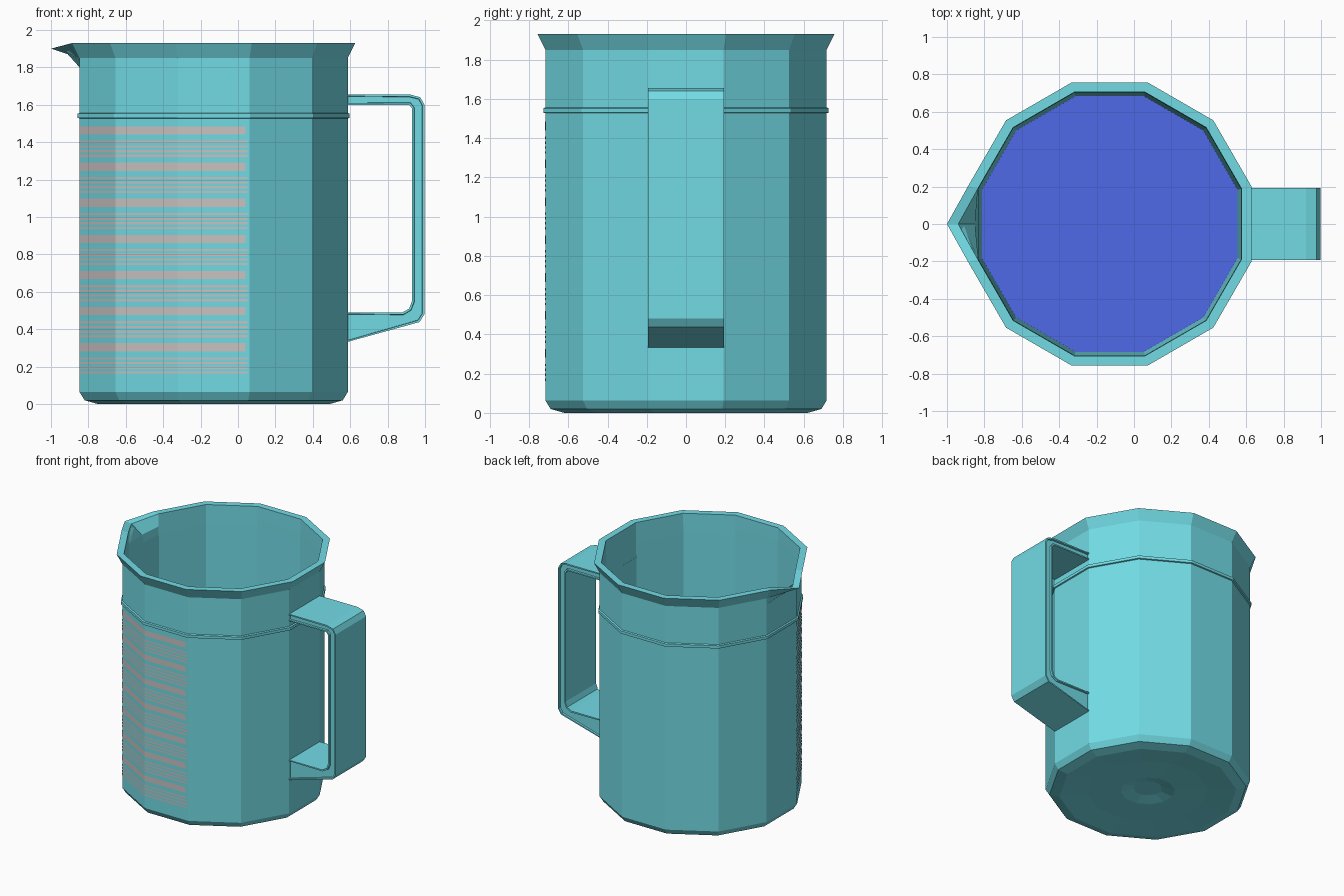
import bpy, bmesh
from math import cos, sin, radians

old = bpy.data.objects.get("Cube")
if old:
    bpy.data.objects.remove(old, do_unlink=True)

CX = -0.13      # jug axis
SIDES = 12
WALL = 0.717    # distance from the axis to a wall facet


def material(name, rgb):
    m = bpy.data.materials.new(name)
    m.use_nodes = True
    col = (*rgb, 1)
    m.diffuse_color = col
    m.node_tree.nodes["Principled BSDF"].inputs["Base Color"].default_value = col
    return m


teal = material("teal plastic", (0.168, 0.708, 0.783))
blue = material("blue floor", (0.08, 0.145, 0.807))
pink = material("pinkish grey print", (0.59, 0.545, 0.535))


def finish(bm, name, mat, fix_normals=True):
    if fix_normals:
        bmesh.ops.recalc_face_normals(bm, faces=bm.faces)
    me = bpy.data.meshes.new(name)
    bm.to_mesh(me)
    bm.free()
    me.materials.append(mat)
    ob = bpy.data.objects.new(name, me)
    bpy.context.collection.objects.link(ob)
    return ob


def corner(k, a):
    """Corner k of the polygon whose facets lie at distance a from the axis."""
    t = radians((k + 0.5) * 360 / SIDES)
    r = a / cos(radians(180 / SIDES))
    return CX + r * cos(t), r * sin(t)


def ring(bm, a, z, tip=None):
    """Polygon loop with one extra point in the middle of the spout facet."""
    verts = []
    for k in range(SIDES):
        verts.append(bm.verts.new((*corner(k, a), z)))
        if k == SIDES // 2 - 1:
            x, tz = tip or (CX - a, z)
            verts.append(bm.verts.new((x, 0, tz)))
    return verts


def bridge(bm, lower, upper):
    n = len(lower)
    for i in range(n):
        j = (i + 1) % n
        bm.faces.new((lower[i], lower[j], upper[j], upper[i]))


# Jug body: outside from the base up, over the flared lip, down the inside
profile = [
    (0.10, 0.04), (0.19, 0.018), (0.42, 0.016), (0.62, 0), (0.69, 0.02),
    (WALL, 0.064), (WALL, 1.80),
    (WALL, 1.85, (-0.91, 1.87)),      # spout underside
    (0.757, 1.93, (-1.0, 1.90)),      # spout tip
    (0.705, 1.93, (-0.94, 1.895)),    # spout inner edge
    (0.703, 1.83, (-0.85, 1.83)),     # spout channel
    (0.702, 1.77), (0.683, 0.065),
]
bm = bmesh.new()
loops = [ring(bm, *p) for p in profile]
for a, b in zip(loops, loops[1:]):
    bridge(bm, a, b)
bm.faces.new(loops[0])
bm.faces.new(loops[-1])
finish(bm, "jug_body", teal)

# Raised band round the wall
bm = bmesh.new()
loops = [ring(bm, a, z) for a, z in
         [(0.710, 1.525), (0.727, 1.53), (0.727, 1.552), (0.710, 1.56)]]
for i, loop in enumerate(loops):
    bridge(bm, loop, loops[(i + 1) % len(loops)])
finish(bm, "raised_band", teal)

# Blue floor inside the jug
bm = bmesh.new()
bm.faces.new(ring(bm, 0.684, 0.073))
finish(bm, "inside_floor", blue, False)

# Handle: side outline extruded across, with a recessed panel on each side
outline = [
    (0.57, 1.655), (0.92, 1.655), (0.975, 1.64), (0.997, 1.60),
    (0.997, 0.48), (0.97, 0.438), (0.57, 0.328),
    (0.57, 0.49), (0.88, 0.49), (0.915, 0.51), (0.93, 0.55),
    (0.93, 1.58), (0.915, 1.60), (0.57, 1.60),
]
bm = bmesh.new()
side = bm.faces.new([bm.verts.new((x, -0.193, z)) for x, z in outline])
new = bmesh.ops.extrude_face_region(bm, geom=[side], use_keep_orig=True)["geom"]
bmesh.ops.translate(bm, vec=(0, 0.386, 0),
                    verts=[v for v in new if isinstance(v, bmesh.types.BMVert)])
bmesh.ops.recalc_face_normals(bm, faces=bm.faces)
sides = [f for f in bm.faces if len(f.verts) == len(outline)]
bmesh.ops.inset_region(bm, faces=sides, thickness=0.012, depth=0)
bmesh.ops.inset_region(bm, faces=sides, thickness=0.002, depth=-0.015)
finish(bm, "handle", teal, False)

# Printed measuring scale: thick bars with four thin lines below each
bm = bmesh.new()


def stripe(z, height, end_x):
    a = WALL + 0.001
    path = [corner(k, a) for k in (6, 7, 8)] + [(end_x, -a)]
    rows = [[bm.verts.new((x, y, z + s * height / 2)) for x, y in path]
            for s in (-1, 1)]
    for i in range(len(path) - 1):
        bm.faces.new((rows[0][i], rows[0][i + 1], rows[1][i + 1], rows[1][i]))


for n in range(7):
    top = 1.462 - n * 0.193
    stripe(top, 0.044, 0.04)
    for line in range(4):
        stripe(top - 0.06 - line * 0.025, 0.012, 0.052)
finish(bm, "measuring_scale", pink, False)
